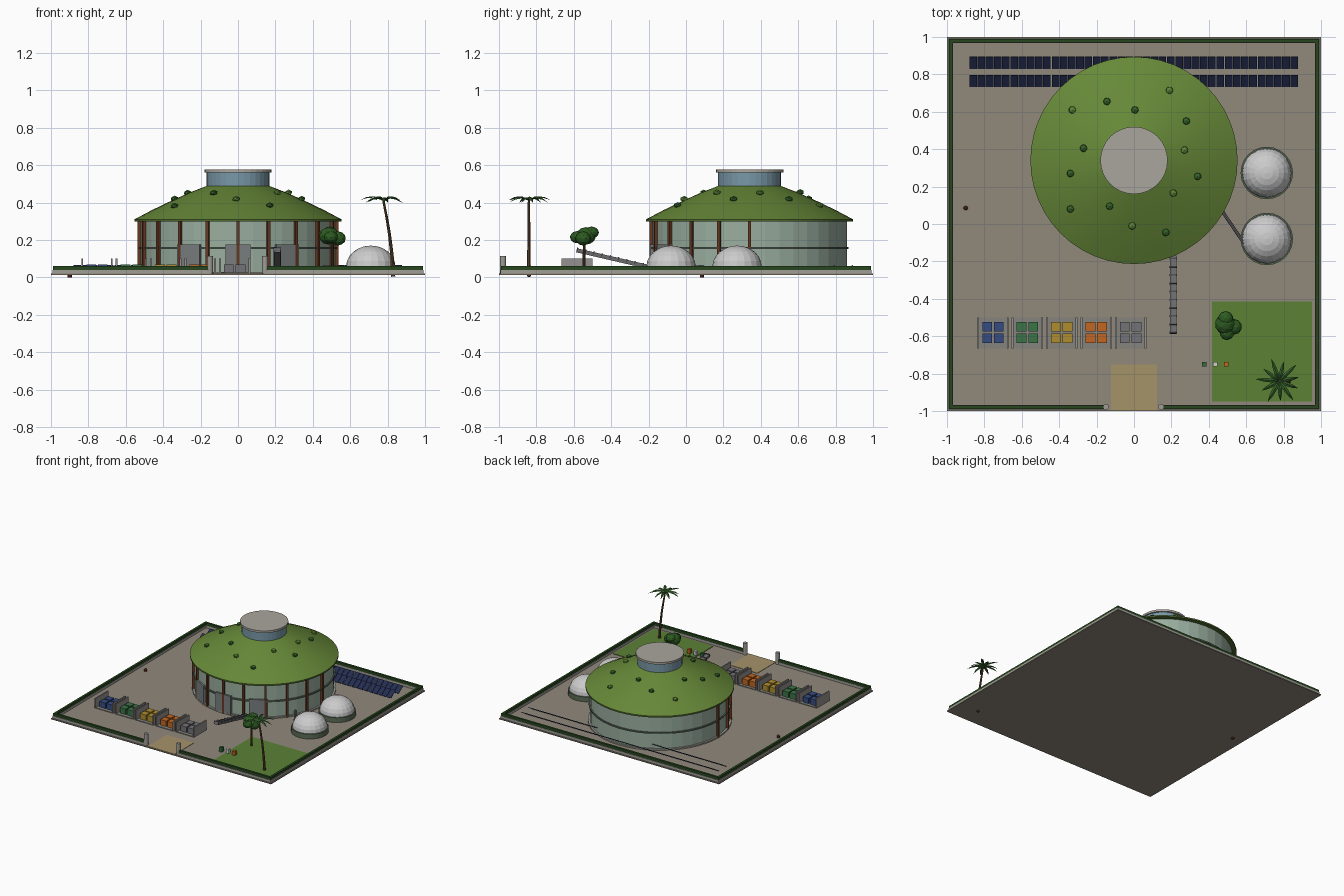
import bpy, bmesh, math
from mathutils import Vector, Matrix

if "Cube" in bpy.data.objects:
    bpy.data.objects.remove(bpy.data.objects["Cube"])

mats = {}
def finish(name, bm, rgb=None, smooth=False):
    bmesh.ops.recalc_face_normals(bm, faces=bm.faces)
    me = bpy.data.meshes.new(name)
    bm.to_mesh(me)
    bm.free()
    for p in me.polygons:
        p.use_smooth = smooth
    ob = bpy.data.objects.new(name, me)
    bpy.context.collection.objects.link(ob)
    if rgb:
        if rgb not in mats:
            mats[rgb] = bpy.data.materials.new(name + "_colour")
            mats[rgb].diffuse_color = [c ** 2.2 for c in rgb] + [1]
        me.materials.append(mats[rgb])
    return ob

def add_box(bm, lo, hi, m=Matrix()):
    lo, hi = Vector(lo), Vector(hi)
    s = hi - lo
    bmesh.ops.create_cube(bm, size=1, matrix=m @ Matrix.Translation((lo + hi) / 2) @ Matrix.Diagonal((*s, 1)))

def boxes(name, items, rgb=None):
    bm = bmesh.new()
    for it in items:
        add_box(bm, *it)
    return finish(name, bm, rgb)

def lathe(name, profile, centre, n, rgb=None, smooth=False):
    bm = bmesh.new()
    vs = [bm.verts.new((r, 0, z)) for r, z in profile]
    es = [bm.edges.new(p) for p in zip(vs, vs[1:])]
    bmesh.ops.spin(bm, geom=vs + es, cent=(0, 0, 0), axis=(0, 0, 1), angle=2 * math.pi, steps=n, use_duplicate=False)
    bmesh.ops.remove_doubles(bm, verts=bm.verts, dist=1e-5)
    bmesh.ops.translate(bm, verts=bm.verts, vec=(centre[0], centre[1], 0))
    return finish(name, bm, rgb, smooth)

def tube(name, pts, radii, n, rgb):
    bm = bmesh.new()
    for i in range(len(pts) - 1):
        a, b = Vector(pts[i]), Vector(pts[i + 1])
        m = Matrix.Translation((a + b) / 2) @ (b - a).to_track_quat('Z', 'Y').to_matrix().to_4x4()
        bmesh.ops.create_cone(bm, cap_ends=True, segments=n, radius1=radii[i], radius2=radii[i + 1], depth=(b - a).length, matrix=m)
    return finish(name, bm, rgb)

def blobs(name, items, rgb, sub=1):
    bm = bmesh.new()
    for p, r, sz in items:
        bmesh.ops.create_icosphere(bm, subdivisions=sub, radius=r, matrix=Matrix.Translation(p) @ Matrix.Diagonal((1, 1, sz, 1)))
    return finish(name, bm, rgb)

G = 0.02                      # ground level
C = (0, 0.34)                 # main building centre
CONC, STEEL = (.62, .61, .58), (.42, .42, .43)

# Ground, lawn and entrance pad
boxes("ground", [((-1, -1, .012), (1, 1, G))], (.56, .53, .48))
boxes("lawn", [((.418, -.95, .014), (.953, -.415, G + .004))], (.36, .50, .22))
boxes("entrance_pad", [((-.123, -.996, .014), (.123, -.75, G + .003))], (.64, .57, .41))

# Perimeter kerb and hedge with a gap at the gate
def perimeter(name, o, i, z0, z1, rgb):
    boxes(name, [((-o, i, z0), (o, o, z1)), ((-o, -o, z0), (-i, i, z1)), ((i, -o, z0), (o, i, z1)),
                 ((-i, -o, z0), (-.15, -i, z1)), ((.15, -o, z0), (i, -i, z1))], rgb)
perimeter("perimeter_kerb", .992, .968, .014, .04, CONC)
perimeter("perimeter_hedge", .988, .97, .04, .06, (.17, .28, .14))
for x, side in ((-.15, "left"), (.145, "right")):
    lathe("gate_post_" + side, [(0, .014), (.016, .014), (.016, .115), (0, .115)], (x, -.978), 12, CONC)

# Round main building
lathe("building_plinth", [(0, .014), (.535, .014), (.535, .03), (.5, .03)], C, 48, CONC)
lathe("glass_wall", [(.52, .02), (.52, .305)], C, 40, (.60, .68, .62))
lathe("wall_rail", [(.519, .152), (.53, .152), (.53, .163), (.519, .163)], C, 40, (.36, .40, .36))
roof = [(.554, .31), (.46, .36), (.36, .408), (.26, .453), (.165, .49)]
lathe("green_roof", roof, C, 48, (.40, .53, .23), True)
lathe("roof_eave", [(.554, .31), (.554, .298), (.165, .298)], C, 48, (.32, .42, .20))
lathe("skylight_drum", [(.168, .45), (.168, .565)], C, 32, (.47, .59, .65))
lathe("skylight_cap", [(0, .56), (.18, .56), (.18, .577), (0, .577)], C, 32, (.66, .64, .61))

# Timber columns around the front half
def around(deg):
    return Matrix.Translation((*C, 0)) @ Matrix.Rotation(math.radians(deg), 4, 'Z')
boxes("columns", [((-.008, -.536, G), (.008, -.518, .3), around(a)) for a in range(-90, 91, 18)], (.40, .23, .15))
boxes("doors", [((-.068, -.532, G), (.068, -.505, .175), around(a)) for a in (-30, 0, 30)], (.47, .49, .49))

# Shrubs on the roof
def roof_z(r):
    for (r1, z1), (r0, z0) in zip(roof, roof[1:]):
        if r >= r0:
            return z0 + (z1 - z0) * (r - r0) / (r1 - r0)
    return .487
spots = [(-.33, .61), (-.145, .655), (.005, .61), (.19, .715), (.28, .55), (-.27, .405), (.27, .395),
         (.34, .255), (-.34, .27), (.21, .165), (-.34, .08), (-.13, .095), (-.01, -.01), (.17, -.045)]
for k, rgb in enumerate([(.22, .38, .17), (.36, .52, .22)]):
    blobs(f"roof_shrubs_{k}", [((x, y, roof_z(math.hypot(x, y - C[1])) + .007), .022, .75)
          for i, (x, y) in enumerate(spots) if (i % 3 == 0) == bool(k)], rgb)

# Digester domes and connecting pipe
for k, y in enumerate((.273, -.08)):
    lathe(f"tank_base_{k}", [(0, .014), (.14, .014), (.14, .06), (.125, .06)], (.71, y), 24, (.36, .42, .34))
    arc = [(.132 * math.cos(t * math.pi / 12), .058 + .112 * math.sin(t * math.pi / 12)) for t in range(7)]
    lathe(f"tank_dome_{k}", arc, (.71, y), 20, (.78, .79, .78))
tube("tank_pipe", [(.44, .115, .055), (.60, -.12, .055)], [.009, .009], 8, STEEL)

# Sorting bays with bales
colours = [(.22, .30, .50), (.24, .45, .28), (.68, .55, .20), (.75, .40, .15), (.45, .45, .47)]
walls, floors = [], []
for k, rgb in enumerate(colours):
    x = -.754 + .184 * k
    floors.append(((x - .084, -.665, .014), (x + .084, -.5, G + .005)))
    for s in (-1, 1):
        walls.append(((x + s * .079 - .005, -.665, G), (x + s * .079 + .005, -.5, .1)))
    boxes(f"bales_{k}", [((x + sx * .031 - .026, -.58 + sy * .031 - .026, G + .005),
                          (x + sx * .031 + .026, -.58 + sy * .031 + .026, .07))
                         for sx in (-1, 1) for sy in (-1, 1)], rgb)
boxes("bay_walls", walls, (.58, .57, .56))
boxes("bay_floors", floors, (.52, .51, .49))

# Two rows of tilted solar panels
tilt = Matrix.Rotation(math.radians(32), 4, 'X')
panels = []
for y in (.862, .764):
    for i in range(40):
        x = -.88 + i * .0435 + (i // 5) * .0028
        panels.append(((0, -.037, -.002), (.0405, .037, .002), Matrix.Translation((x, y, .045)) @ tilt))
boxes("solar_panels", panels, (.16, .19, .32))

# Inclined conveyor with cleats
lo, hi = Vector((.21, -.17, .05)), Vector((.21, -.585, .146))
d = hi - lo
cm = Matrix.Translation((lo + hi) / 2) @ Matrix.Rotation(math.atan2(-d.z, -d.y) + math.pi, 4, 'X')
cm = Matrix.Translation((lo + hi) / 2) @ Matrix.Rotation(-math.atan2(d.z, -d.y), 4, 'X')
h = d.length / 2
boxes("conveyor_belt", [((-.018, -h, -.012), (.018, h, .01), cm)], STEEL)
boxes("conveyor_cleats", [((-.021, -h + .045 * i, -.003), (.021, -h + .045 * i + .007, .014), cm) for i in range(10)], (.30, .30, .31))

# Leafy tree
tube("tree_trunk", [(.505, -.545, .014), (.505, -.545, .2)], [.009, .006], 8, (.36, .25, .16))
blobs("tree_crown", [((.487, -.535, .222), .055, .85), ((.535, -.55, .208), .042, .9),
                     ((.497, -.583, .215), .038, .85), ((.49, -.505, .24), .04, .8)], (.19, .36, .15), 2)

# Palm tree
tube("palm_trunk", [(.83, -.84, .004), (.823, -.84, .12), (.81, -.84, .23), (.795, -.84, .32), (.777, -.84, .412)],
     [.011, .009, .008, .007, .006], 8, (.38, .28, .19))
bm = bmesh.new()
for i in range(11):
    a = i * 2 * math.pi / 11 + .2
    ln = .125 if i % 2 else .105
    u, v = Vector((math.cos(a), math.sin(a), 0)), Vector((-math.sin(a), math.cos(a), 0))
    rows = []
    for t, w, z in ((0, .003, .41), (.35, .011, .43), (.7, .009, .425), (1, .001, .405)):
        p = Vector((.777, -.84, z + (.008 if i % 2 else -.004) * t)) + u * ln * t
        rows.append([bm.verts.new(p + v * w - Vector((0, 0, .006 * (w > .005)))), bm.verts.new(p),
                     bm.verts.new(p - v * w - Vector((0, 0, .006 * (w > .005))))])
    for r0, r1 in zip(rows, rows[1:]):
        for j in (0, 1):
            bm.faces.new((r0[j], r0[j + 1], r1[j + 1], r1[j]))
finish("palm_fronds", bm, (.22, .38, .18))

# Small litter bins and hydrant
for k, (x, rgb) in enumerate(((.375, (.22, .42, .25)), (.435, (.80, .80, .78)), (.493, (.75, .40, .15)))):
    boxes(f"litter_bin_{k}", [((x - .012, -.763, G), (x + .012, -.737, .058))], rgb)
lathe("hydrant", [(0, 0), (.012, 0), (.012, .035), (.006, .042), (0, .042)], (-.9, .085), 10, (.40, .20, .16))

for m in bpy.data.materials:
    if m.users and not m.is_grease_pencil:
        m.use_nodes = True
        m.node_tree.nodes["Principled BSDF"].inputs["Base Color"].default_value = m.diffuse_color
